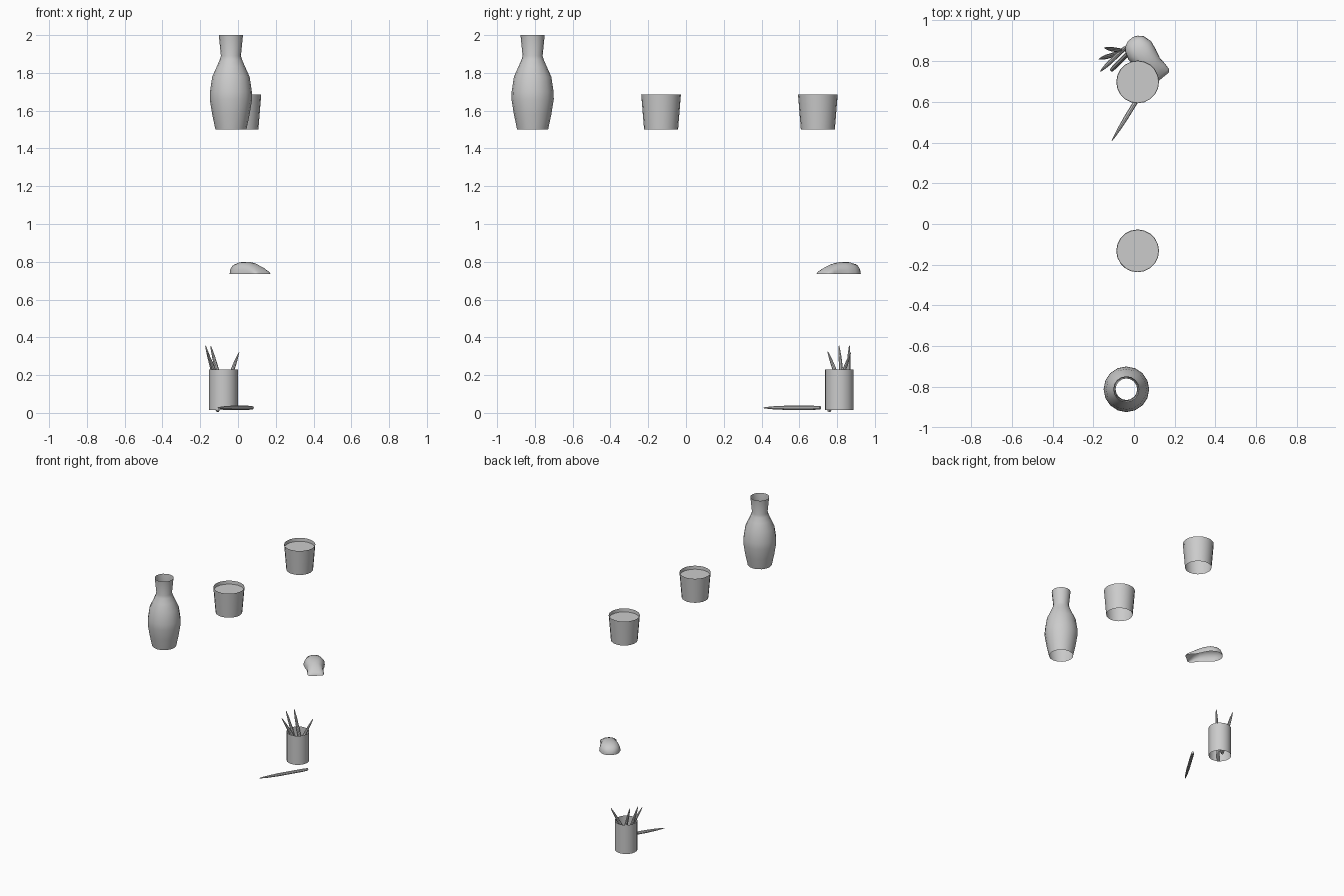
import bpy, math
from mathutils import Vector

if "Cube" in bpy.data.objects:
    bpy.data.objects.remove(bpy.data.objects["Cube"])


def make_object(name, verts, faces, angle=40):
    mesh = bpy.data.meshes.new(name)
    mesh.from_pydata(verts, [], faces)
    mesh.update()
    ob = bpy.data.objects.new(name, mesh)
    bpy.context.collection.objects.link(ob)
    bpy.ops.object.select_all(action='DESELECT')
    ob.select_set(True)
    bpy.context.view_layer.objects.active = ob
    bpy.ops.object.shade_smooth_by_angle(angle=math.radians(angle))
    return ob


def lathe(name, profile, sides, cap_start=False, cap_end=False):
    """Revolve (radius, height) points around z."""
    verts = [(r * math.cos(2 * math.pi * i / sides), r * math.sin(2 * math.pi * i / sides), z)
             for r, z in profile for i in range(sides)]
    faces = []
    for k in range(len(profile) - 1):
        for i in range(sides):
            j = (i + 1) % sides
            a, b = k * sides, (k + 1) * sides
            faces.append((a + i, a + j, b + j, b + i))
    if cap_start:
        faces.append(tuple(reversed(range(sides))))
    if cap_end:
        n = (len(profile) - 1) * sides
        faces.append(tuple(range(n, n + sides)))
    return make_object(name, verts, faces)


def pencil(name, base, tip):
    base, tip = Vector(base), Vector(tip)
    d = tip - base
    n = d.length
    ob = lathe(name, [(.009, 0), (.011, .12 * n), (.011, .62 * n), (.008, .83 * n),
                      (.004, .96 * n), (.002, n)], 8, True, True)
    ob.location = base
    ob.rotation_euler = d.to_track_quat('Z', 'Y').to_euler()


# Vase, an open shell
vase = lathe("vase", [(.082, 1.5), (.099, 1.58), (.112, 1.66), (.111, 1.70), (.099, 1.78),
                      (.074, 1.835), (.059, 1.87), (.053, 1.89), (.064, 2.0)], 16)
vase.location = (-.0375, -.812, 0)

# Two tapered pots, each with a filling disc below the rim
for i, y in enumerate((-.132, .698)):
    pot = lathe(f"pot_{i + 1}", [(.09, 1.5), (.105, 1.685)], 20)
    fill = lathe(f"pot_filling_{i + 1}", [(.0, 1.66), (.103, 1.66)], 20)
    pot.location = fill.location = (.018, y, 0)

# Pencil holder, an open tube
holder = lathe("pencil_holder", [(.076, .015), (.076, .23)], 20)
holder.location = (-.077, .812, 0)

# Pencils in the holder, and one lying loose
for i, (base, tip) in enumerate([((-.045, .865, .02), (-.165, .75, .325)),
                                 ((-.075, .84, .02), (-.172, .81, .355)),
                                 ((-.055, .85, .02), (-.145, .865, .355)),
                                 ((-.11, .757, .008), (.005, .872, .32))]):
    pencil(f"pencil_{i + 1}", base, tip)
pencil("loose_pencil", (.076, .71, .027), (-.108, .41, .027))

# Computer mouse: domed sections (station, half width, height) along its length
sections = [(-.072, .014, .012), (-.063, .037, .036), (-.042, .059, .054), (0, .072, .064),
            (.045, .065, .064), (.09, .054, .055), (.13, .056, .039), (.16, .055, .02),
            (.175, .044, .004)]
axis, side = Vector((.627, -.779, 0)), Vector((.779, .627, 0))
origin = Vector((.028, .853, .735))
steps = 10
verts, faces = [], []
for s, w, h in sections:
    for i in range(steps + 1):
        a = math.pi * i / steps
        c = math.cos(a)
        verts.append(origin + axis * s + side * (w * math.copysign(abs(c) ** .85, c))
                     + Vector((0, 0, h * math.sin(a) ** .85 if 0 < i < steps else 0)))
m = steps + 1
for k in range(len(sections) - 1):
    for i in range(steps):
        faces.append((k * m + i, k * m + i + 1, (k + 1) * m + i + 1, (k + 1) * m + i))
faces.append(tuple(range(m - 1, -1, -1)))
faces.append(tuple(range((len(sections) - 1) * m, len(sections) * m)))
make_object("computer_mouse", verts, faces, 60)
